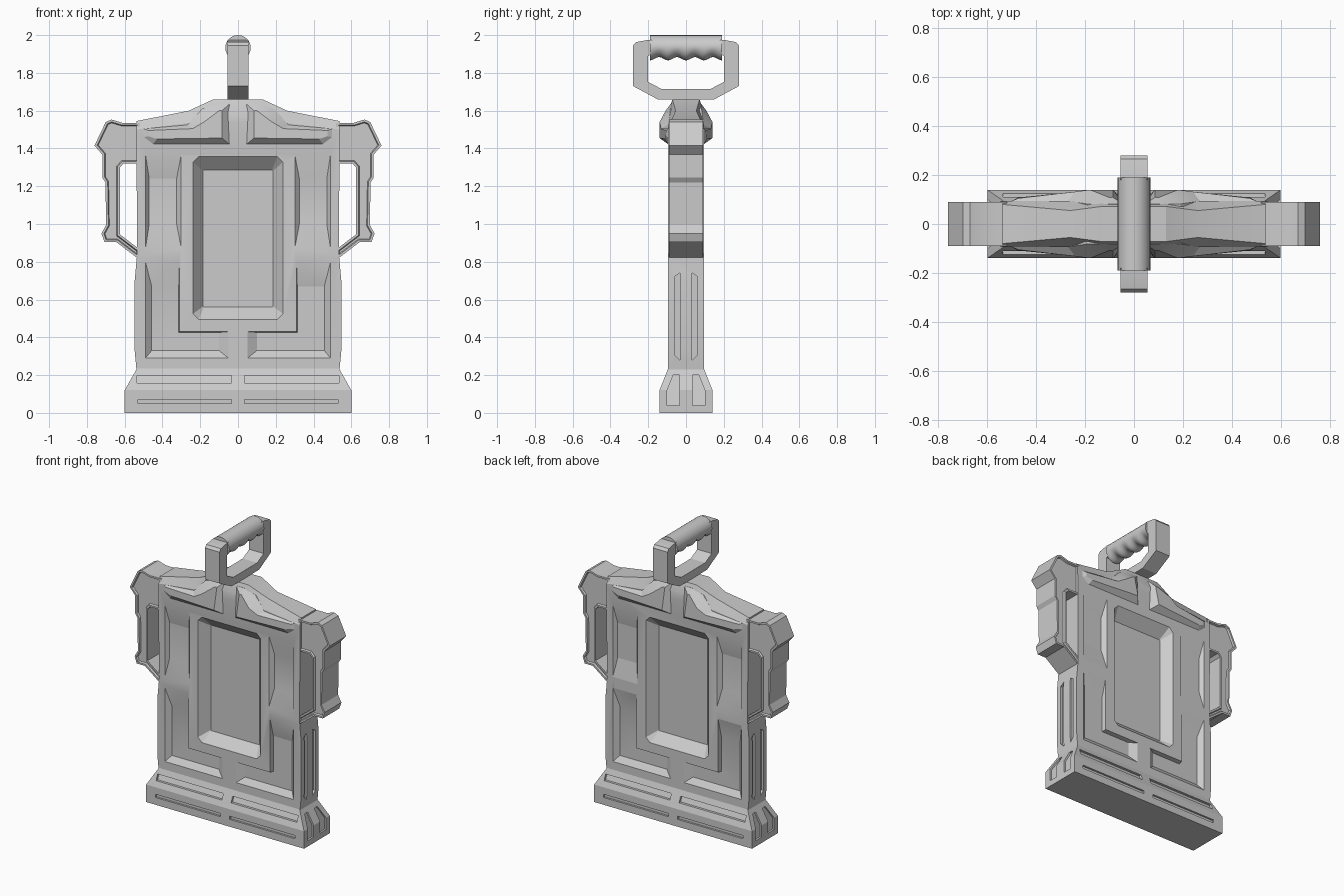
import bpy, bmesh, math

if "Cube" in bpy.data.objects:
    bpy.data.objects.remove(bpy.data.objects["Cube"])

SIGNS = [(sx, sy) for sx in (1, -1) for sy in (1, -1)]


def loft(bm, loops):
    """Skin a list of equal-length point loops and cap both ends."""
    rings = [[bm.verts.new(p) for p in loop] for loop in loops]
    n = len(rings[0])
    for a, b in zip(rings, rings[1:]):
        for i in range(n):
            j = (i + 1) % n
            bm.faces.new((a[i], a[j], b[j], b[i]))
    bm.faces.new(rings[0])
    bm.faces.new(rings[-1])


def finish(bm, name, angle=20):
    bmesh.ops.recalc_face_normals(bm, faces=bm.faces[:])
    me = bpy.data.meshes.new(name)
    bm.to_mesh(me)
    bm.free()
    ob = bpy.data.objects.new(name, me)
    bpy.context.collection.objects.link(ob)
    bpy.ops.object.select_all(action='DESELECT')
    ob.select_set(True)
    bpy.context.view_layer.objects.active = ob
    if angle:
        bpy.ops.object.shade_smooth_by_angle(angle=math.radians(angle))
    return ob


def carve(ob, bm, angle=20):
    """Subtract the cutter mesh from the object."""
    cutter = finish(bm, "cutter", 0)
    cutter.hide_render = True
    mod = ob.modifiers.new("carve", 'BOOLEAN')
    mod.operation, mod.solver, mod.object = 'DIFFERENCE', 'EXACT', cutter
    bpy.ops.object.select_all(action='DESELECT')
    ob.select_set(True)
    bpy.context.view_layer.objects.active = ob
    bpy.ops.object.modifier_apply(modifier=mod.name)
    bpy.data.objects.remove(cutter)
    bpy.ops.object.shade_smooth_by_angle(angle=math.radians(angle))


def recess(bm, outer, inner, depth, sx, sy, surf=0.095):
    """Sloped-wall pocket cutter for a front or back face."""
    put = lambda pts, y: [(sx * x, sy * y, z) for x, z in pts]
    loft(bm, [put(outer, 0.2), put(outer, surf + 0.0005), put(inner, surf - depth)])


def box_pts(x0, x1, z0, z1):
    return [(x0, z0), (x1, z0), (x1, z1), (x0, z1)]


def chamfered(w, z0, z1, c):
    return [(-w, z0 + c), (-w + c, z0), (w - c, z0), (w, z0 + c),
            (w, z1 - c), (w - c, z1), (-w + c, z1), (-w, z1 - c)]


# Main slab with a narrow sloped roof
F = 0.095
half = [(0.535, 0.2, 0.535, 0.2, F - .003), (0.547, 0.33, 0.547, 0.33, F - .003),
        (0.547, 0.70, 0.547, 0.70, F - .003), (0.535, 0.83, 0.535, 0.83, F - .003),
        (0.537, 1.50, 0.537, 1.545, 0.08), (0.26, 1.535, 0.26, 1.60, 0.055),
        (0.13, 1.59, 0.13, 1.66, 0.072)]
pts = half + [(-a, b, -c, d, e) for a, b, c, d, e in reversed(half)]
bm = bmesh.new()
loft(bm, [[(p[0], -F, p[1]) for p in pts], [(p[2], -p[4], p[3]) for p in pts],
          [(p[2], p[4], p[3]) for p in pts], [(p[0], F, p[1]) for p in pts]])
body = finish(bm, "body_slab")

# Window, channels and side slots cut into the slab
bm = bmesh.new()
for sy in (1, -1):
    recess(bm, chamfered(0.238, 0.495, 1.358, 0.03),
           chamfered(0.185, 0.56, 1.285, 0.004), 0.065, 1, sy)
for sx, sy in SIGNS:
    recess(bm, box_pts(0.30, 0.49, 0.87, 1.37), box_pts(0.325, 0.47, 1.0, 1.24), 0.025, sx, sy)
    recess(bm, [(0.05, 0.29), (0.49, 0.29), (0.49, 0.80), (0.31, 0.80), (0.31, 0.43), (0.05, 0.43)],
           [(0.10, 0.33), (0.457, 0.33), (0.457, 0.67), (0.314, 0.67), (0.314, 0.426), (0.10, 0.426)],
           0.03, sx, sy)
    slot = [(0.032, 0.28), (0.062, 0.31), (0.062, 0.72), (0.032, 0.74)]
    loft(bm, [[(sx * x, sy * y, z) for y, z in slot] for x in (0.6, 0.53)])
carve(body, bm)

# Flared foot
bm = bmesh.new()
loft(bm, [[(x * hx, y * hy, z) for x, y in ((1, 1), (-1, 1), (-1, -1), (1, -1))]
          for z, hx, hy in ((0, .6, .14), (.12, .6, .14), (.235, .535, .095))])
foot = finish(bm, "foot")
bm = bmesh.new()
side = [(0.035, 0.04), (0.1, 0.04), (0.1, 0.12), (0.068, 0.2), (0.035, 0.2), (0.035, 0.12)]
for sx, sy in SIGNS:
    loft(bm, [[(sx * x, sy * y, z) for x, z in box_pts(0.035, 0.53, 0.05, 0.072)]
              for y in (0.2, 0.127)])
    up = box_pts(0.035, 0.535, 0.158, 0.198)
    loft(bm, [[(sx * x, sy * 0.2, z) for x, z in up],
              [(sx * x, sy * (0.108 - (z - 0.158) * 0.4), z) for x, z in up]])
    loft(bm, [[(sx * 0.7, sy * y, z) for y, z in side],
              [(sx * (0.587 - max(0, z - 0.12) * 0.56), sy * y, z) for y, z in side]])
carve(foot, bm)

# Raised L-shaped shoulder plates, front and back
low = [(0.045, 1.422), (0.45, 1.422), (0.50, 1.46), (0.50, 1.505),
       (0.27, 1.525), (0.19, 1.61), (0.10, 1.635), (0.045, 1.635)]
top = [(0.085, 0.14, 1.455), (0.43, 0.112, 1.45), (0.475, 0.108, 1.465), (0.475, 0.105, 1.495),
       (0.24, 0.132, 1.505), (0.18, 0.14, 1.54), (0.10, 0.108, 1.60), (0.085, 0.108, 1.60)]
bm = bmesh.new()
for sx, sy in SIGNS:
    loft(bm, [[(sx * x, sy * 0.05, z) for x, z in low],
              [(sx * x, sy * (0.094 if z < 1.6 else 0.082), z) for x, z in low],
              [(sx * x, sy * y, z) for x, y, z in top]])
finish(bm, "shoulder_plates")

# Side grips with grooved faces
grip = [(0.52, 1.535), (0.61, 1.535), (0.67, 1.553), (0.70, 1.54), (0.76, 1.415),
        (0.718, 1.367), (0.718, 1.245), (0.702, 1.22), (0.698, 0.995), (0.723, 0.95),
        (0.707, 0.904), (0.644, 0.904), (0.52, 0.81), (0.52, 0.865), (0.625, 0.945),
        (0.625, 1.30), (0.607, 1.32), (0.52, 1.32)]
for sx, label in ((1, "right"), (-1, "left")):
    bm = bmesh.new()
    loft(bm, [[(sx * x, y, z) for x, z in grip] for y in (-0.09, 0.09)])
    bmesh.ops.recalc_face_normals(bm, faces=bm.faces[:])
    for f in [f for f in bm.faces if len(f.verts) == len(grip)]:
        bmesh.ops.inset_region(bm, faces=[f], thickness=0.012, use_even_offset=True)
        bmesh.ops.inset_region(bm, faces=[f], thickness=0.005, depth=-0.012, use_even_offset=True)
    finish(bm, label + "_side_grip")

# Carry handle bracket
outer = [(0.18, 1.975), (0.20, 1.975), (0.265, 1.963), (0.28, 1.945), (0.28, 1.73), (0.15, 1.66)]
inner = [(0.13, 1.715), (0.20, 1.752), (0.20, 1.89), (0.18, 1.90)]
right = outer + inner
u = outer + inner[::-1][::-1]
u = outer[:]
u += [(-y, z) for y, z in reversed(outer)]
u += [(-y, z) for y, z in reversed(inner)]
u += inner
bm = bmesh.new()
loft(bm, [[(x, y, z) for y, z in u] for x in (-0.055, 0.055)])
finish(bm, "handle_bracket")

# Round handle bar with finger grooves underneath
bm = bmesh.new()
loops, steps, sides = [], 32, 24
for i in range(steps + 1):
    s = i / steps
    wave = 0.5 - 0.5 * math.cos(8 * math.pi * s)
    ring = []
    for k in range(sides):
        t = 2 * math.pi * k / sides
        r = 0.067 - 0.018 * wave * max(0, -math.sin(t))
        ring.append((r * math.cos(t), -0.19 + 0.38 * s, 1.933 + r * math.sin(t)))
    loops.append(ring)
loft(bm, loops)
finish(bm, "handle_bar", 40)
